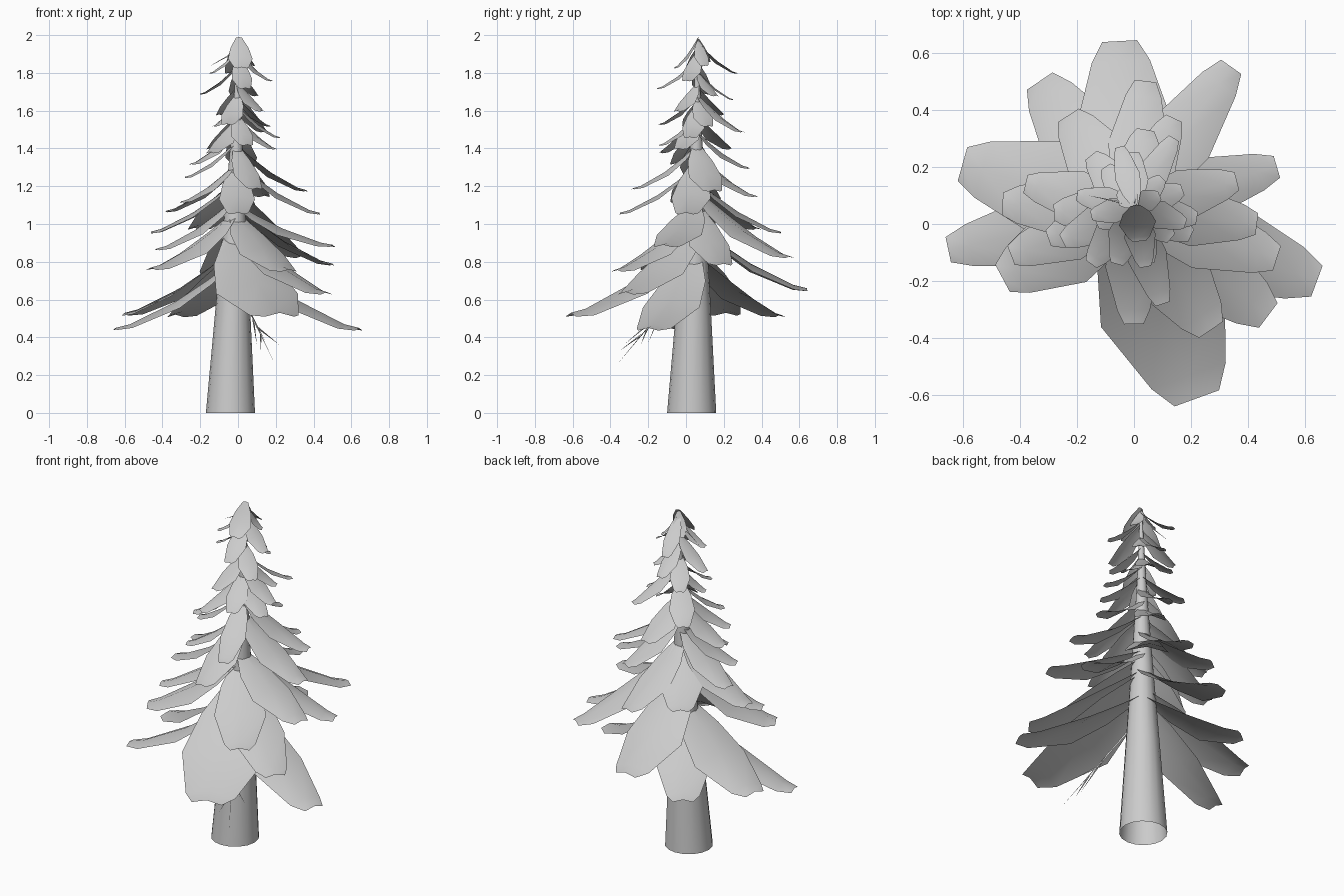
import bpy, bmesh, math
from mathutils import Vector

if "Cube" in bpy.data.objects:
    bpy.data.objects.remove(bpy.data.objects["Cube"])


def finish(bm, name, angle=40):
    me = bpy.data.meshes.new(name)
    bm.to_mesh(me)
    bm.free()
    ob = bpy.data.objects.new(name, me)
    bpy.context.collection.objects.link(ob)
    bpy.context.view_layer.objects.active = ob
    ob.select_set(True)
    bpy.ops.object.shade_smooth_by_angle(angle=math.radians(angle))
    ob.select_set(False)
    return ob


def axis(z):
    # centre line of the leaning trunk
    t = z / 2
    return Vector((-0.04 + 0.045 * t, 0.03 + 0.035 * t, z))


# Trunk: tapered open tube
bm = bmesh.new()
rings = []
for z, r in ((0, .13), (.55, .092), (1.0, .06), (1.5, .027), (1.96, .006)):
    c = axis(z)
    rings.append([bm.verts.new(c + Vector((r * math.cos(a * math.tau / 16),
                                           r * math.sin(a * math.tau / 16), 0)))
                  for a in range(16)])
for a, b in zip(rings, rings[1:]):
    for i in range(16):
        j = (i + 1) % 16
        bm.faces.new((a[i], a[j], b[j], b[i]))
finish(bm, "trunk")

# Half-width of a bough along its length
OUTLINE = ((0, .25), (.22, .75), (.5, 1), (.88, .6), (1, .36))


def bough(bm, x, y, z, width, drop=None):
    tip = Vector((x, y, z))
    flat = (tip - axis(z)).to_2d().length
    root = axis(z + (drop or 0.06 + 0.47 * flat))
    side = Vector((-(y - root.y), x - root.x, 0)).normalized()
    rows = []
    for t, w in OUTLINE:
        p = root.lerp(tip, t)
        p.z = tip.z + (root.z - tip.z) * (1 - t) ** 1.4
        h = w * width / 2
        sag = Vector((0, 0, -.25 * h))
        rows.append([bm.verts.new(p + side * h + sag), bm.verts.new(p),
                     bm.verts.new(p - side * h + sag)])
    for a, b in zip(rows, rows[1:]):
        for i in (0, 1):
            bm.faces.new((a[i], a[i + 1], b[i + 1], b[i]))


# Boughs: one drooping sheet each, with tip position and width
LOWER = [(.22, -.61, .53, .46, .42), (.64, -.2, .45, .32), (-.65, -.09, .45, .25),
         (-.6, .21, .53, .34), (-.05, .64, .66, .34), (-.33, .5, .52, .3),
         (.34, .55, .83, .24), (.5, .2, .79, .22), (.47, -.32, .64, .3),
         (-.46, -.19, .77, .3)]
MIDDLE = [(.27, -.37, .76, .28), (.5, -.12, .89, .25, .22), (-.46, .07, .96, .22),
          (0, -.35, 1.06, .19), (.1, -.28, 1.19, .14), (.04, .5, .96, .21),
          (-.23, .38, .98, .24), (.43, 0, 1.06, .21), (.36, .15, 1.18, .18),
          (-.43, -.11, .87, .2), (-.38, .14, 1.07, .18), (.14, .37, 1.15, .17),
          (-.3, -.05, 1.12, .16)]
UPPER = [(-.28, .04, 1.25, .16), (-.25, -.06, 1.32, .14), (.2, -.04, 1.4, .13),
         (.22, .02, 1.46, .12), (.17, .12, 1.52, .11), (.14, .3, 1.49, .11),
         (.04, .33, 1.3, .17), (-.15, .24, 1.4, .14), (0, .25, 1.66, .1),
         (-.05, .27, 1.8, .09), (-.15, .03, 1.8, .09), (-.2, .1, 1.69, .1),
         (-.13, 0, 1.52, .1), (-.06, -.14, 1.53, .12), (-.15, -.14, 1.38, .13),
         (.04, -.15, 1.72, .11), (.13, -.05, 1.6, .11), (.18, 0, 1.76, .1),
         (-.1, .2, 1.58, .11), (.1, .16, 1.68, .09), (.05, -.14, 1.42, .12)]
CROWN = [(.02, -.06, 1.83, .13, .16), (.09, .1, 1.84, .08, .13),
         (-.05, .12, 1.86, .08, .12)]
for name, group in (("lower_boughs", LOWER), ("middle_boughs", MIDDLE),
                    ("upper_boughs", UPPER), ("crown_boughs", CROWN)):
    bm = bmesh.new()
    for b in group:
        bough(bm, *b)
    finish(bm, name)

# Bare twigs: thin three-sided spikes hanging below the front boughs
bm = bmesh.new()
main = (Vector((.0, -.03, .66)), Vector((.2, -.37, .25)))
spikes = [main] + [(main[0].lerp(main[1], t), Vector(p)) for t, p in
                   ((.3, (.15, -.2, .37)), (.4, (.1, -.33, .36)),
                    (.5, (.22, -.24, .36)), (.6, (.12, -.35, .33)))]
spikes.append((axis(1.92), Vector((-.16, .1, 1.83))))
for a, b in spikes:
    u = (b - a).orthogonal().normalized() * .006
    v = (b - a).normalized().cross(u)
    base = [bm.verts.new(a + u * math.cos(k * math.tau / 3) + v * math.sin(k * math.tau / 3))
            for k in range(3)]
    end = bm.verts.new(b)
    for k in range(3):
        bm.faces.new((base[k], base[(k + 1) % 3], end))
finish(bm, "bare_twigs")
